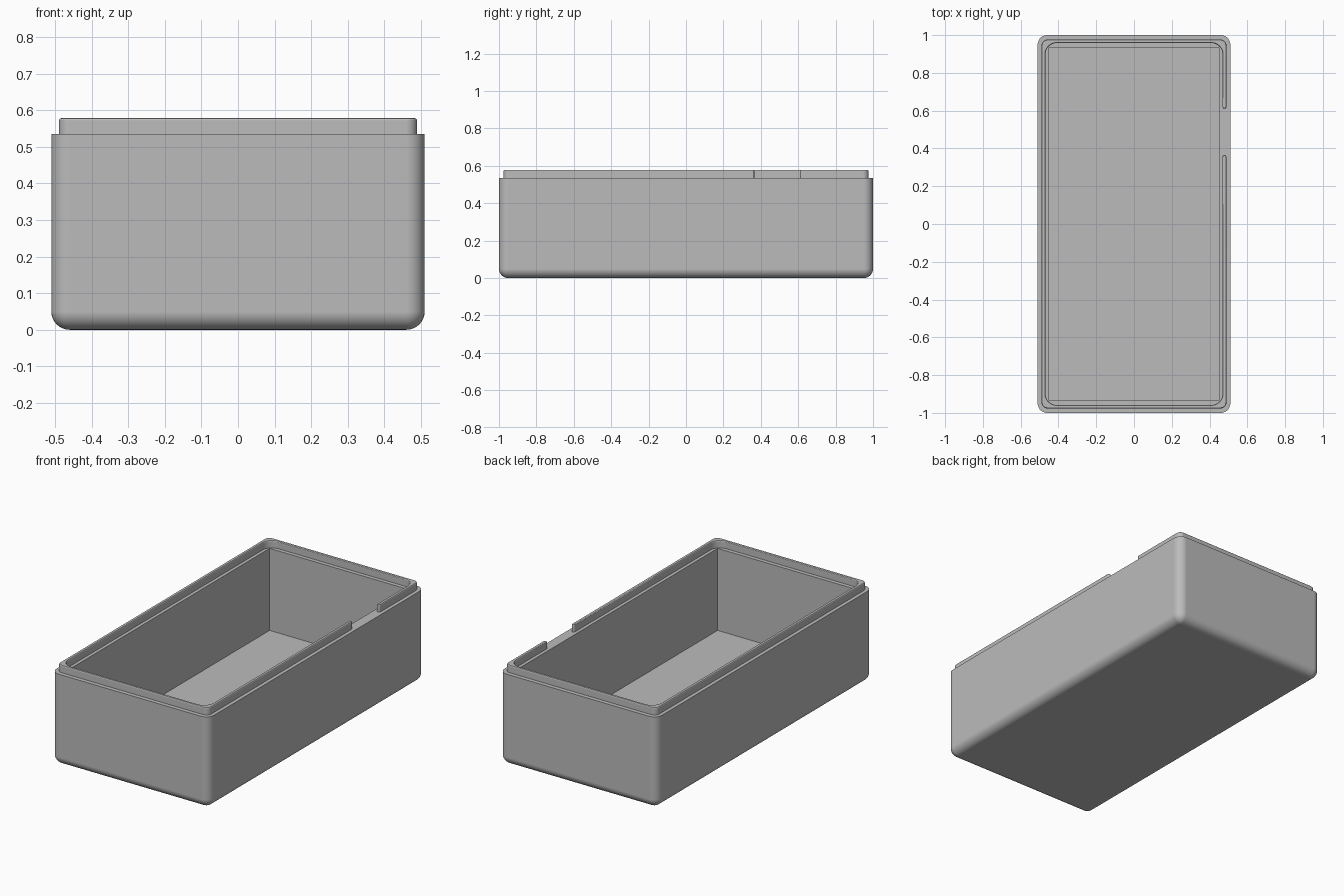
import bpy, bmesh
from math import sin, cos, pi

cube = bpy.data.objects.get("Cube")
if cube:
    bpy.data.objects.remove(cube, do_unlink=True)

RIM, TOP, FLOOR = 0.535, 0.578, 0.055
FILLET = 0.05

grey = bpy.data.materials.new("light grey")
grey.use_nodes = True
colour = (0.5, 0.5, 0.5, 1)
grey.diffuse_color = colour
grey.node_tree.nodes["Principled BSDF"].inputs["Base Color"].default_value = colour


def arc(cx, cy, r, start, sweep, steps=8):
    """Points along an arc, counter-clockwise."""
    angles = [start + sweep * i / steps for i in range(steps + 1)]
    return [(cx + r * cos(a), cy + r * sin(a)) for a in angles]


def rounded_rect(hx, hy, r):
    """Rounded rectangle that starts and ends on the +x side."""
    points = []
    for i, (sx, sy) in enumerate([(1, 1), (-1, 1), (-1, -1), (1, -1)]):
        points += arc(sx * (hx - r), sy * (hy - r), r, i * pi / 2, pi / 2)
    return points


def finish(bm, name):
    bmesh.ops.recalc_face_normals(bm, faces=bm.faces)
    mesh = bpy.data.meshes.new(name)
    bm.to_mesh(mesh)
    bm.free()
    mesh.materials.append(grey)
    obj = bpy.data.objects.new(name, mesh)
    bpy.context.collection.objects.link(obj)
    bpy.ops.object.select_all(action='DESELECT')
    obj.select_set(True)
    bpy.context.view_layer.objects.active = obj
    bpy.ops.object.shade_smooth_by_angle(angle=pi / 6)
    weighted = obj.modifiers.new("Even Shading", 'WEIGHTED_NORMAL')
    weighted.keep_sharp = True
    return obj


# Box shell: rounded underside, straight walls, square-cornered cavity
rings = []
for i in range(9):
    t = i / 8 * pi / 2
    d = FILLET * (1 - sin(t))
    rings.append((rounded_rect(0.51 - d, 1 - d, FILLET - d), FILLET * (1 - cos(t))))
rings.append((rounded_rect(0.51, 1, FILLET), RIM))
cavity = rounded_rect(0.45, 0.935, 0)
rings += [(cavity, RIM), (cavity, FLOOR)]

bm = bmesh.new()
loops = [[bm.verts.new((x, y, z)) for x, y in pts] for pts, z in rings]
for low, high in zip(loops, loops[1:]):
    for j in range(len(low)):
        k = (j + 1) % len(low)
        bm.faces.new((low[j], low[k], high[k], high[j]))
bm.faces.new(loops[0])
bm.faces.new(loops[-1])
bmesh.ops.remove_doubles(bm, verts=bm.verts, dist=1e-5)
finish(bm, "box_shell")

# Raised lip: open ring with rounded ends at the gap on the +x side
outline = rounded_rect(0.489, 0.976, 0.03)
outline += arc(0.479, 0.355, 0.01, 0, pi)
outline += reversed(rounded_rect(0.469, 0.958, 0.06))
outline += arc(0.479, 0.62, 0.01, pi, pi)

bm = bmesh.new()
base = bm.faces.new([bm.verts.new((x, y, RIM - 0.005)) for x, y in outline])
extruded = bmesh.ops.extrude_face_region(bm, geom=[base])["geom"]
for v in extruded:
    if isinstance(v, bmesh.types.BMVert):
        v.co.z = TOP
bmesh.ops.recalc_face_normals(bm, faces=bm.faces)
top_edges = [e for e in bm.edges if all(v.co.z > RIM for v in e.verts)]
bmesh.ops.bevel(bm, geom=top_edges, offset=0.006, segments=3, profile=0.5,
                affect='EDGES', clamp_overlap=False)
finish(bm, "rim_lip")
